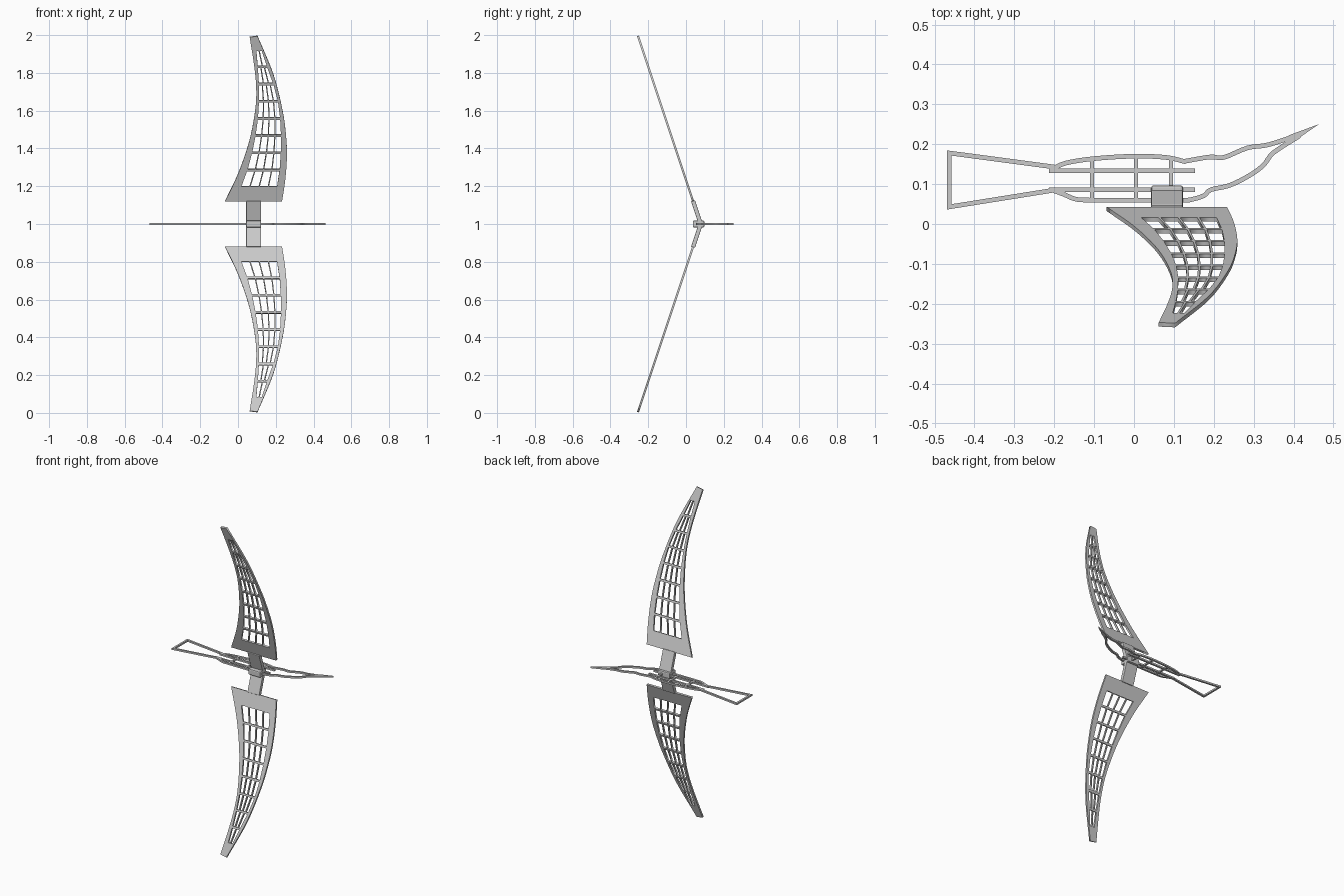
import bpy, bmesh, math
from mathutils import Vector, Matrix

if "Cube" in bpy.data.objects:
    bpy.data.objects.remove(bpy.data.objects["Cube"])

SLOPE = math.atan(1 / 3)      # backward lean of each wing
ROOT_Y = 0.078                # wing plane position at mid height
WING_T, BODY_T = 0.011, 0.010


def smooth(pts, n=5):
    """Catmull-Rom curve through 2D points."""
    p = [Vector(q) for q in pts]
    p = [2 * p[0] - p[1]] + p + [2 * p[-1] - p[-2]]
    out = []
    for a, b, c, d in zip(p, p[1:], p[2:], p[3:]):
        for k in range(n):
            t = k / n
            out.append(0.5 * (2 * b + (c - a) * t + (2 * a - 5 * b + 4 * c - d) * t * t
                              + (3 * b - a - 3 * c + d) * t ** 3))
    return out + [p[-2]]


def lerp_table(table, z):
    for (z0, v0), (z1, v1) in zip(table, table[1:]):
        if z <= z1:
            break
    return v0 + (v1 - v0) * (z - z0) / (z1 - z0)


def plate(name, loops, thickness):
    """Flat plate from an outline loop and hole loops."""
    cu = bpy.data.curves.new(name, 'CURVE')
    cu.dimensions, cu.fill_mode, cu.extrude = '2D', 'BOTH', thickness / 2
    for loop in loops:
        s = cu.splines.new('POLY')
        s.points.add(len(loop) - 1)
        for pt, co in zip(s.points, loop):
            pt.co = (co[0], co[1], 0, 1)
        s.use_cyclic_u = True
    tmp = bpy.data.objects.new(name + "_curve", cu)
    bpy.context.collection.objects.link(tmp)
    deps = bpy.context.evaluated_depsgraph_get()
    me = bpy.data.meshes.new_from_object(tmp.evaluated_get(deps))
    bpy.data.objects.remove(tmp)
    return me


def ribbon(bm, pts, w=0.0115, closed=False):
    """Flat strip with mitred corners, added to bm at z = 1."""
    p = [Vector(q) for q in pts]
    n, rings = len(p), []
    for i in range(n):
        a = p[i - 1] if (closed or i) else None
        b = p[(i + 1) % n] if (closed or i < n - 1) else None
        d0 = (p[i] - a).normalized() if a else (b - p[i]).normalized()
        d1 = (b - p[i]).normalized() if b else d0
        n0, n1 = Vector((-d0.y, d0.x)), Vector((-d1.y, d1.x))
        m = (n0 + n1).normalized()
        m *= min(1 / max(m.dot(n0), 0.3), 2.5) * w / 2
        rings.append([bm.verts.new((*(p[i] + m * s), 1 + z * BODY_T / 2))
                      for s, z in ((1, 1), (-1, 1), (-1, -1), (1, -1))])
    for i in range(n if closed else n - 1):
        r, q = rings[i], rings[(i + 1) % n]
        for k in range(4):
            bm.faces.new((r[k], q[k], q[(k + 1) % 4], r[(k + 1) % 4]))
    if not closed:
        bm.faces.new(rings[0])
        bm.faces.new(rings[-1][::-1])


def finish(name, bm):
    bmesh.ops.recalc_face_normals(bm, faces=bm.faces)
    me = bpy.data.meshes.new(name)
    bm.to_mesh(me)
    bm.free()
    ob = bpy.data.objects.new(name, me)
    bpy.context.collection.objects.link(ob)
    return ob


def box(bm, x, y, z, bevel):
    m = Matrix.LocRotScale(Vector((sum(x) / 2, sum(y) / 2, sum(z) / 2)), None,
                           Vector((x[1] - x[0], y[1] - y[0], z[1] - z[0])))
    bmesh.ops.create_cube(bm, size=1, matrix=m)
    bmesh.ops.bevel(bm, geom=bm.edges[:], offset=bevel, segments=2,
                    profile=0.5, affect='EDGES')


# Wing outline as (x, height above mid plane)
front_edge = smooth([(0.233, 0.12), (0.25, 0.233), (0.259, 0.36), (0.254, 0.47),
                     (0.236, 0.6), (0.188, 0.79), (0.103, 0.996)])
rear_edge = smooth([(0.062, 0.99), (0.084, 0.85), (0.096, 0.73), (0.092, 0.61),
                    (0.061, 0.444), (0.004, 0.275), (-0.069, 0.12)])
outline = front_edge + rear_edge

# Wing windows: rows of slanted cells between two limits
left = [(0.2, 0.018), (0.3, 0.055), (0.4, 0.08), (0.5, 0.099), (0.6, 0.11),
        (0.7, 0.112), (0.8, 0.108), (0.93, 0.096)]
right = [(0.2, 0.207), (0.3, 0.222), (0.4, 0.228), (0.5, 0.227), (0.6, 0.22),
         (0.7, 0.202), (0.8, 0.165), (0.93, 0.122)]
holes = []
for row, cols in enumerate((4, 4, 4, 4, 4, 4, 3, 2)):
    z0 = 0.2 + 0.0912 * row
    z1 = z0 + 0.08
    gap = 0.006

    def edge(z, c, side):
        l, r = lerp_table(left, z), lerp_table(right, z)
        w = (r - l + gap) / cols
        return l + w * (c + side) - gap * side
    for c in range(cols):
        holes.append([(edge(z0, c, 0), z0), (edge(z0, c, 1), z0),
                      (edge(z1, c, 1), z1), (edge(z1, c, 0), z1)])

stretch = 1 / math.cos(SLOPE)
loops = [[(x, z * stretch) for x, z in lp] for lp in [outline] + holes]
wing_mesh = plate("wing", loops, WING_T)
lean = Matrix.Translation((0, ROOT_Y, 1)) @ Matrix.Rotation(math.pi / 2 + SLOPE, 4, 'X')
flip = Matrix.Translation((0, 0, 1)) @ Matrix.Scale(-1, 4, (0, 0, 1)) @ Matrix.Translation((0, 0, -1))

# Wings and hinge arms, mirrored above and below the body
for side, mat in (("upper", lean), ("lower", flip @ lean)):
    bm = bmesh.new()
    bm.from_mesh(wing_mesh)
    bmesh.ops.remove_doubles(bm, verts=bm.verts, dist=1e-5)
    bm.transform(mat)
    finish(side + "_wing", bm)
    bm = bmesh.new()
    box(bm, (0.043, 0.122), (0.005, 0.13), (-0.011, 0.011), 0.003)
    bm.transform(mat)
    finish(side + "_wing_arm", bm)

# Hinge block joining arms to body
bm = bmesh.new()
box(bm, (0.043, 0.123), (0.036, 0.097), (0.982, 1.018), 0.006)
finish("hinge_block", bm)

# Flat body frame: tail, back, belly, rails, ribs and head
bm = bmesh.new()
ribbon(bm, [(-0.2, 0.143), (-0.463, 0.178), (-0.463, 0.043), (-0.2, 0.085)])
ribbon(bm, smooth([(-0.205, 0.138), (-0.17, 0.153), (-0.1, 0.164), (0, 0.17),
                   (0.08, 0.167), (0.13, 0.156)], 4))
ribbon(bm, smooth([(-0.205, 0.085), (-0.175, 0.074), (-0.145, 0.062), (-0.1, 0.06),
                   (0.05, 0.06), (0.14, 0.06)], 3))
for y in (0.134, 0.086):
    ribbon(bm, [(-0.213, y), (0.153, y)])
for x, top in ((-0.105, 0.164), (0.005, 0.17), (0.093, 0.165)):
    ribbon(bm, [(x, 0.058), (x, top)], 0.01)
ribbon(bm, smooth([(0.125, 0.157), (0.19, 0.168), (0.225, 0.167), (0.285, 0.191),
                   (0.338, 0.199), (0.42, 0.226)], 4))
ribbon(bm, smooth([(0.125, 0.06), (0.142, 0.061), (0.175, 0.071), (0.193, 0.086),
                   (0.24, 0.097), (0.29, 0.122), (0.325, 0.148), (0.35, 0.179),
                   (0.415, 0.221)], 4))
# Pointed beak
tri = [(0.464, 0.2505), (0.387, 0.222), (0.398, 0.205)]
ends = [[bm.verts.new((x, y, 1 + s * BODY_T / 2)) for x, y in tri] for s in (1, -1)]
bm.faces.new(ends[0])
bm.faces.new(ends[1][::-1])
for k in range(3):
    j = (k + 1) % 3
    bm.faces.new((ends[0][k], ends[1][k], ends[1][j], ends[0][j]))
finish("body_frame", bm)
